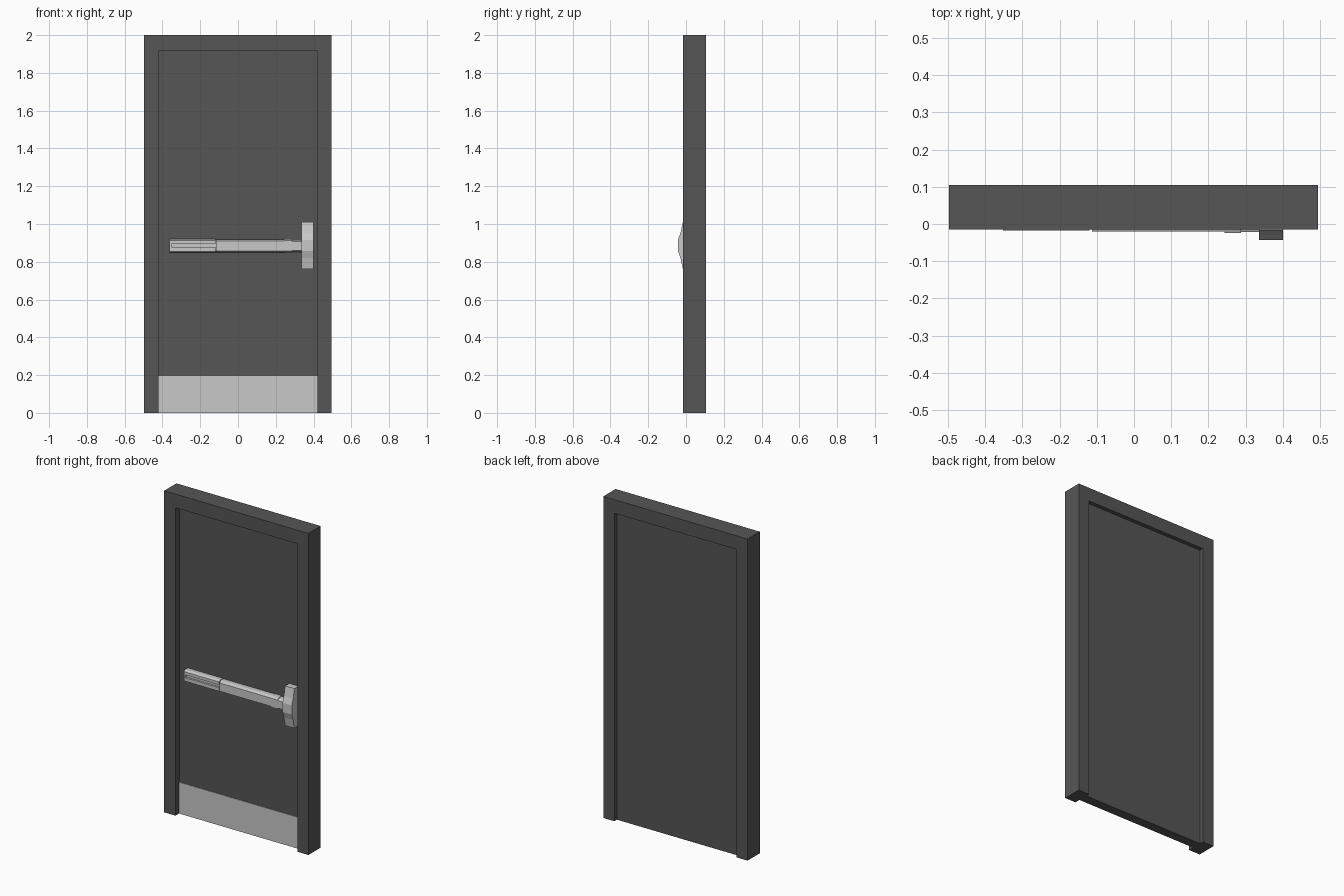
import bpy, bmesh

if "Cube" in bpy.data.objects:
    bpy.data.objects.remove(bpy.data.objects["Cube"])


def material(name, v):
    m = bpy.data.materials.new(name)
    m.diffuse_color = (v, v, v, 1)
    m.use_nodes = True
    m.node_tree.nodes["Principled BSDF"].inputs["Base Color"].default_value = m.diffuse_color
    return m


DARK = material("dark grey paint", 0.092)
METAL = material("light brushed metal", 0.58)


def extrude(name, pts, vec, mat):
    """Extrude a closed planar outline of 3D points along vec."""
    bm = bmesh.new()
    face = bm.faces.new([bm.verts.new(p) for p in pts])
    res = bmesh.ops.extrude_face_region(bm, geom=[face], use_keep_orig=True)
    bmesh.ops.translate(bm, vec=vec,
                        verts=[g for g in res["geom"] if isinstance(g, bmesh.types.BMVert)])
    bmesh.ops.recalc_face_normals(bm, faces=bm.faces)
    me = bpy.data.meshes.new(name)
    bm.to_mesh(me)
    bm.free()
    me.materials.append(mat)
    ob = bpy.data.objects.new(name, me)
    bpy.context.collection.objects.link(ob)
    return ob


def along_x(name, profile, x0, x1, mat=METAL):
    """Extrude a (y, z) profile from x0 to x1."""
    return extrude(name, [(x0, y, z) for y, z in profile], (x1 - x0, 0, 0), mat)


def box(name, x0, x1, y0, y1, z0, z1, mat):
    return along_x(name, [(y0, z0), (y1, z0), (y1, z1), (y0, z1)], x0, x1, mat)


DOOR_Y = 0.023   # front surface of the door leaf
MID = 0.884      # height of the push bar centre line


def bar(front, half, chamfer_y, chamfer_z):
    """Chamfered bar cross-section standing on the door."""
    return [(DOOR_Y, MID - half), (front + chamfer_y, MID - half), (front, MID - half + chamfer_z),
            (front, MID + half - chamfer_z), (front + chamfer_y, MID + half), (DOOR_Y, MID + half)]


# Door frame: upside-down U
outline = [(-0.497, 0), (-0.42, 0), (-0.42, 1.915), (0.42, 1.915),
           (0.42, 0), (0.495, 0), (0.495, 2), (-0.497, 2)]
extrude("door_frame", [(x, -0.015, z) for x, z in outline], (0, 0.12, 0), DARK)

# Door leaf and kick plate
box("door_leaf", -0.42, 0.42, DOOR_Y, 0.08, 0, 1.915, DARK)
box("kick_plate", -0.42, 0.42, DOOR_Y - 0.003, DOOR_Y, 0, 0.195, METAL)

# Push bar: end cap, grooved rail, push pad
along_x("bar_end_cap", bar(-0.014, 0.036, 0.012, 0.007), -0.363, -0.352)
b = bar(-0.017, 0.036, 0.014, 0.007)
groove = [(-0.017, 0.877), (-0.005, 0.877), (-0.005, 0.895), (-0.017, 0.895)]
along_x("grooved_rail", b[:3] + groove + b[3:], -0.352, -0.119)
along_x("rail_gap", bar(-0.008, 0.033, 0.012, 0.007), -0.119, -0.113)
along_x("push_pad", bar(-0.020, 0.034, 0.016, 0.008), -0.113, 0.243)

# Collar and neck leading to the latch case
along_x("collar", bar(-0.024, 0.036, 0.016, 0.008), 0.243, 0.287)
along_x("neck", bar(-0.022, 0.032, 0.016, 0.008), 0.287, 0.336)

# Latch case with sloped ends and a raised middle
along_x("latch_case", [(DOOR_Y, 0.763), (-0.017, 0.763), (-0.029, 0.820), (-0.043, 0.858),
                       (-0.043, 0.915), (-0.029, 0.953), (-0.017, 1.01), (DOOR_Y, 1.01)],
        0.336, 0.40)
